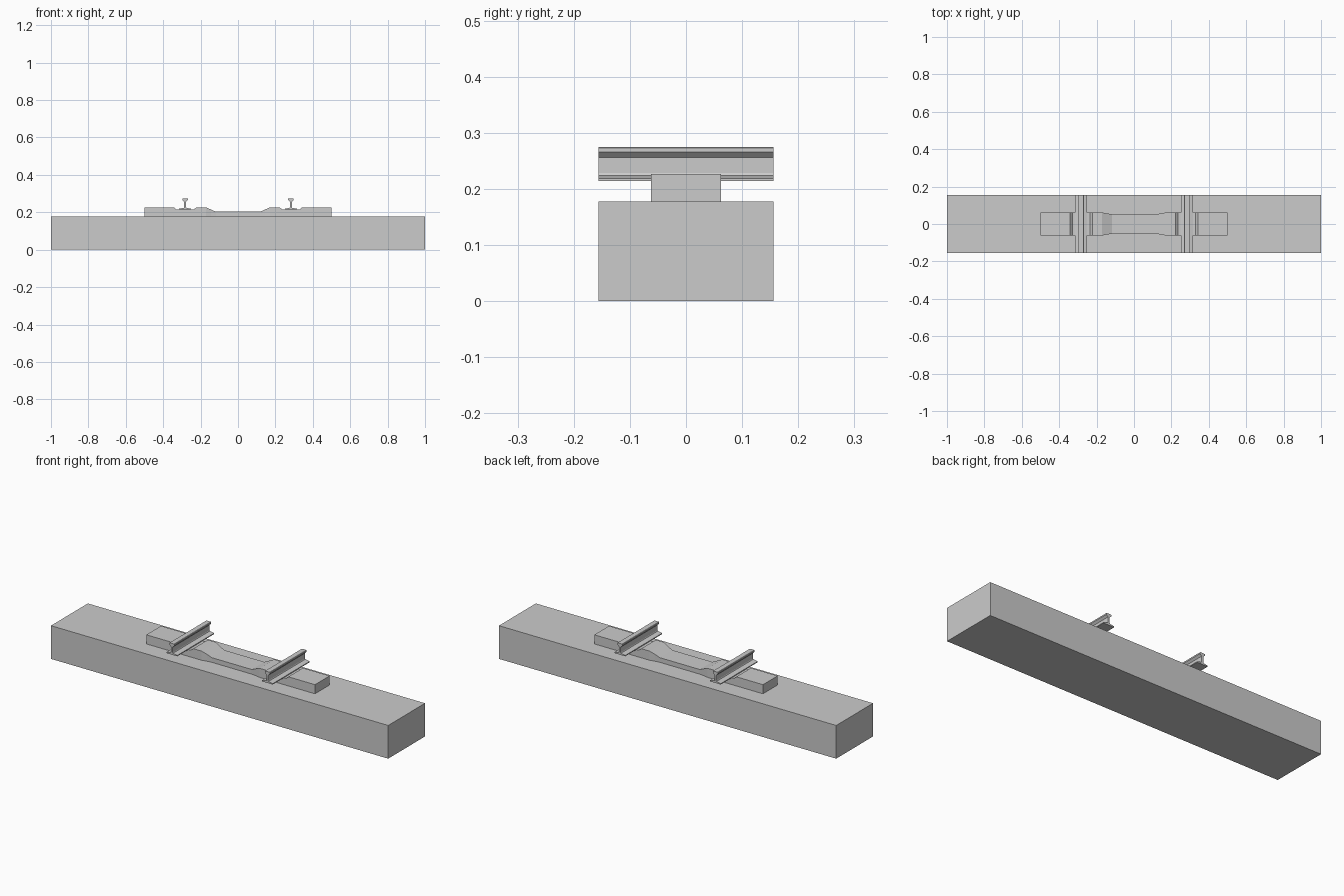
import bpy, bmesh

if "Cube" in bpy.data.objects:
    bpy.data.objects.remove(bpy.data.objects["Cube"])

def loft(name, rings):
    """Closed solid from a list of matching rings of points."""
    bm = bmesh.new()
    vs = [[bm.verts.new(p) for p in r] for r in rings]
    n = len(vs[0])
    for a, b in zip(vs, vs[1:]):
        for i in range(n):
            j = (i + 1) % n
            bm.faces.new((a[i], a[j], b[j], b[i]))
    bm.faces.new(vs[0])
    bm.faces.new(vs[-1])
    bmesh.ops.recalc_face_normals(bm, faces=bm.faces)
    me = bpy.data.meshes.new(name)
    bm.to_mesh(me)
    bm.free()
    ob = bpy.data.objects.new(name, me)
    bpy.context.collection.objects.link(ob)
    return ob

BED_W, BED_TOP = 0.156, 0.178

# ballast bed block
loft("track_bed", [[(x, -BED_W, 0), (x, BED_W, 0), (x, BED_W, BED_TOP), (x, -BED_W, BED_TOP)]
                   for x in (-1, 1)])

# sleeper: stations of (x, half width, top height), mirrored about the centre
half = [(0.5, 0.062, 0.227), (0.342, 0.062, 0.227), (0.33, 0.062, 0.215),
        (0.317, 0.062, 0.2145), (0.249, 0.062, 0.2145), (0.236, 0.062, 0.215),
        (0.222, 0.062, 0.227), (0.172, 0.062, 0.227), (0.145, 0.056, 0.215),
        (0.118, 0.053, 0.203)]
stations = [(-x, w, z) for x, w, z in half] + half[::-1]
loft("sleeper", [[(x, -w, BED_TOP), (x, w, BED_TOP), (x, w, z), (x, -w, z)]
                 for x, w, z in stations])

# rails: one I-shaped profile swept along y
side = [(0.032, 0.214), (0.032, 0.219), (0.007, 0.224), (0.005, 0.228), (0.005, 0.256),
        (0.015, 0.266), (0.015, 0.273), (0.013, 0.275)]
profile = side + [(-x, z) for x, z in side[::-1]]
for name, cx in (("left_rail", -0.283), ("right_rail", 0.283)):
    loft(name, [[(cx + x, y, z) for x, z in profile] for y in (-BED_W, BED_W)])
